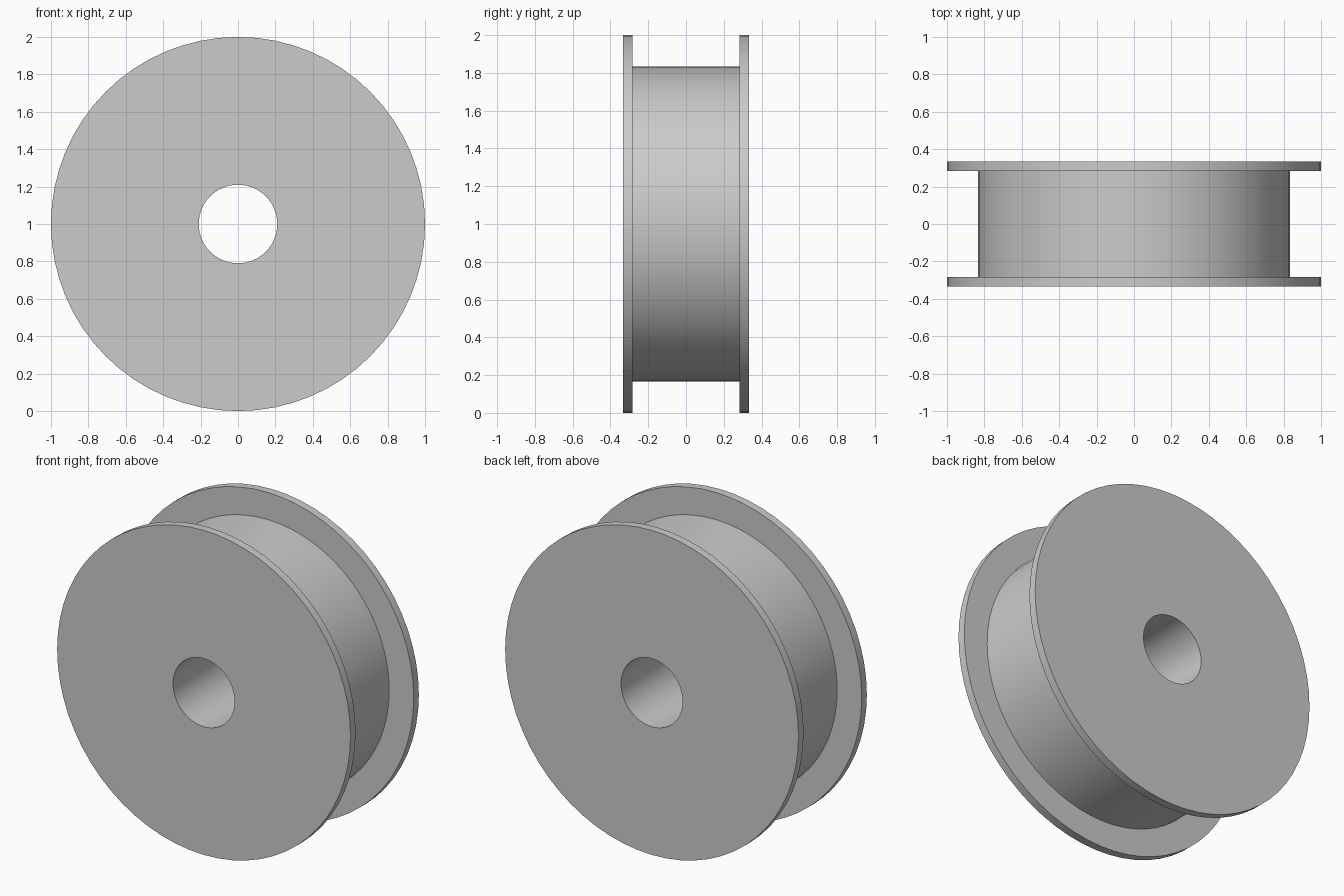
import bpy, bmesh
from math import sin, cos, tau

if "Cube" in bpy.data.objects:
    bpy.data.objects.remove(bpy.data.objects["Cube"])

SIDES = 64
FLANGE_R, DRUM_R, BORE_R = 1.0, 0.833, 0.21
OUTER_Y, INNER_Y = 0.333, 0.283

# Closed (radius, y) cross-section: bore, front flange, drum, back flange
half = [(BORE_R, -OUTER_Y), (FLANGE_R, -OUTER_Y), (FLANGE_R, -INNER_Y), (DRUM_R, -INNER_Y)]
profile = half + [(r, -y) for r, y in reversed(half)]

# Revolve the section around the y axis
bm = bmesh.new()
rings = []
for i in range(SIDES):
    a = tau * i / SIDES
    rings.append([bm.verts.new((r * cos(a), y, 1 + r * sin(a))) for r, y in profile])
n = len(profile)
for i in range(SIDES):
    a, b = rings[i], rings[(i + 1) % SIDES]
    for j in range(n):
        k = (j + 1) % n
        bm.faces.new((a[j], a[k], b[k], b[j]))
bmesh.ops.recalc_face_normals(bm, faces=bm.faces)

mesh = bpy.data.meshes.new("flanged_spool")
bm.to_mesh(mesh)
bm.free()
spool = bpy.data.objects.new("flanged_spool", mesh)
bpy.context.collection.objects.link(spool)

# Smooth round walls, crisp rims
bpy.context.view_layer.objects.active = spool
spool.select_set(True)
bpy.ops.object.shade_smooth_by_angle(angle=0.6)
